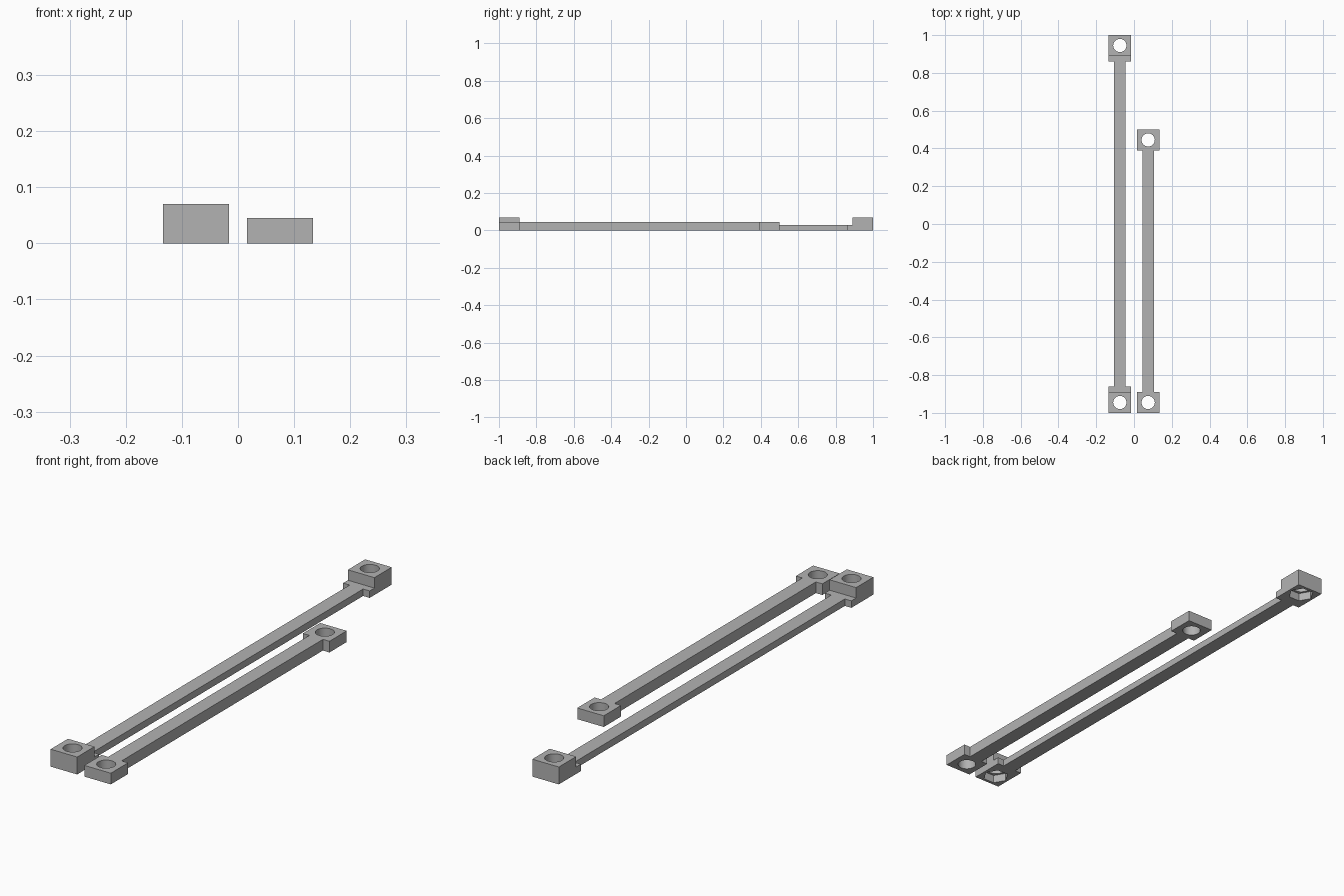
import bpy, bmesh, math
from mathutils import Matrix

if "Cube" in bpy.data.objects:
    bpy.data.objects.remove(bpy.data.objects["Cube"])

grey = bpy.data.materials.new("plain grey")
grey.use_nodes = True
grey.diffuse_color = (0.45, 0.45, 0.45, 1)
grey.node_tree.nodes["Principled BSDF"].inputs["Base Color"].default_value = grey.diffuse_color

END_HALF = 0.059   # half width of the end pads
BAR_HALF = 0.03    # half width of the bar
END_LEN = 0.11     # length of a screw block


def make_object(name, bm):
    bmesh.ops.recalc_face_normals(bm, faces=bm.faces)
    mesh = bpy.data.meshes.new(name)
    bm.to_mesh(mesh)
    bm.free()
    mesh.materials.append(grey)
    obj = bpy.data.objects.new(name, mesh)
    bpy.context.collection.objects.link(obj)
    return obj


def prism(name, points, height):
    bm = bmesh.new()
    face = bm.faces.new([bm.verts.new((x, y, 0)) for x, y in points])
    top = bmesh.ops.extrude_face_region(bm, geom=[face])["geom"]
    bmesh.ops.translate(bm, vec=(0, 0, height),
                        verts=[v for v in top if isinstance(v, bmesh.types.BMVert)])
    return make_object(name, bm)


def cylinder(x, y, z0, z1, radius, sides):
    bm = bmesh.new()
    bmesh.ops.create_cone(bm, cap_ends=True, segments=sides, radius1=radius, radius2=radius,
                          depth=z1 - z0, matrix=Matrix.Translation((x, y, (z0 + z1) / 2))
                          @ Matrix.Rotation(math.pi / 2 if sides == 6 else 0, 4, "Z"))
    # six-sided pockets point sideways, along x
    if sides == 6:
        far = max(abs(v.co.x - x) for v in bm.verts)
        if far < radius * 0.95:
            bmesh.ops.rotate(bm, verts=bm.verts, cent=(x, y, 0),
                             matrix=Matrix.Rotation(math.pi / 6, 3, "Z"))
    return make_object("cutter", bm)


def box(x, y0, y1, z0, z1):
    bm = bmesh.new()
    bmesh.ops.create_cube(bm, size=1, matrix=Matrix.Translation((x, (y0 + y1) / 2, (z0 + z1) / 2))
                          @ Matrix.Diagonal((0.3, y1 - y0, z1 - z0, 1)))
    return make_object("cutter", bm)


def cut(obj, cutter):
    cutter.hide_render = True
    mod = obj.modifiers.new("cut", "BOOLEAN")
    mod.operation, mod.solver, mod.object = "DIFFERENCE", "EXACT", cutter
    bpy.context.view_layer.update()
    mesh = bpy.data.meshes.new_from_object(obj.evaluated_get(bpy.context.evaluated_depsgraph_get()))
    obj.modifiers.clear()
    obj.data = mesh
    bpy.data.objects.remove(cutter)


def link_bar(name, x, y0, y1, pad, height):
    """Bar outline with a wide pad and a screw hole at each end."""
    right = [(END_HALF, y0), (END_HALF, y0 + pad), (BAR_HALF, y0 + pad),
             (BAR_HALF, y1 - pad), (END_HALF, y1 - pad), (END_HALF, y1)]
    outline = [(x + a, y) for a, y in right] + [(x - a, y) for a, y in reversed(right)]
    obj = prism(name, outline, height)
    for y in (y0 + END_LEN / 2, y1 - END_LEN / 2):
        cut(obj, cylinder(x, y, -0.1, 0.2, 0.035, 32))
    return obj


# Long bar: thin in the middle, tall end blocks with nut pockets underneath
long_bar = link_bar("long_bar", -0.075, -1, 1, 0.14, 0.07)
cut(long_bar, box(-0.075, -1 + END_LEN, 1 - END_LEN, 0.028, 0.2))
for y in (-0.945, 0.945):
    cut(long_bar, cylinder(-0.075, y, -0.1, 0.033, 0.05, 6))

# Short bar: one even thickness
short_bar = link_bar("short_bar", 0.075, -1, 0.5, END_LEN, 0.045)

for obj in (long_bar, short_bar):
    bpy.ops.object.select_all(action="DESELECT")
    obj.select_set(True)
    bpy.context.view_layer.objects.active = obj
    bpy.ops.object.shade_smooth_by_angle(angle=math.radians(30))
